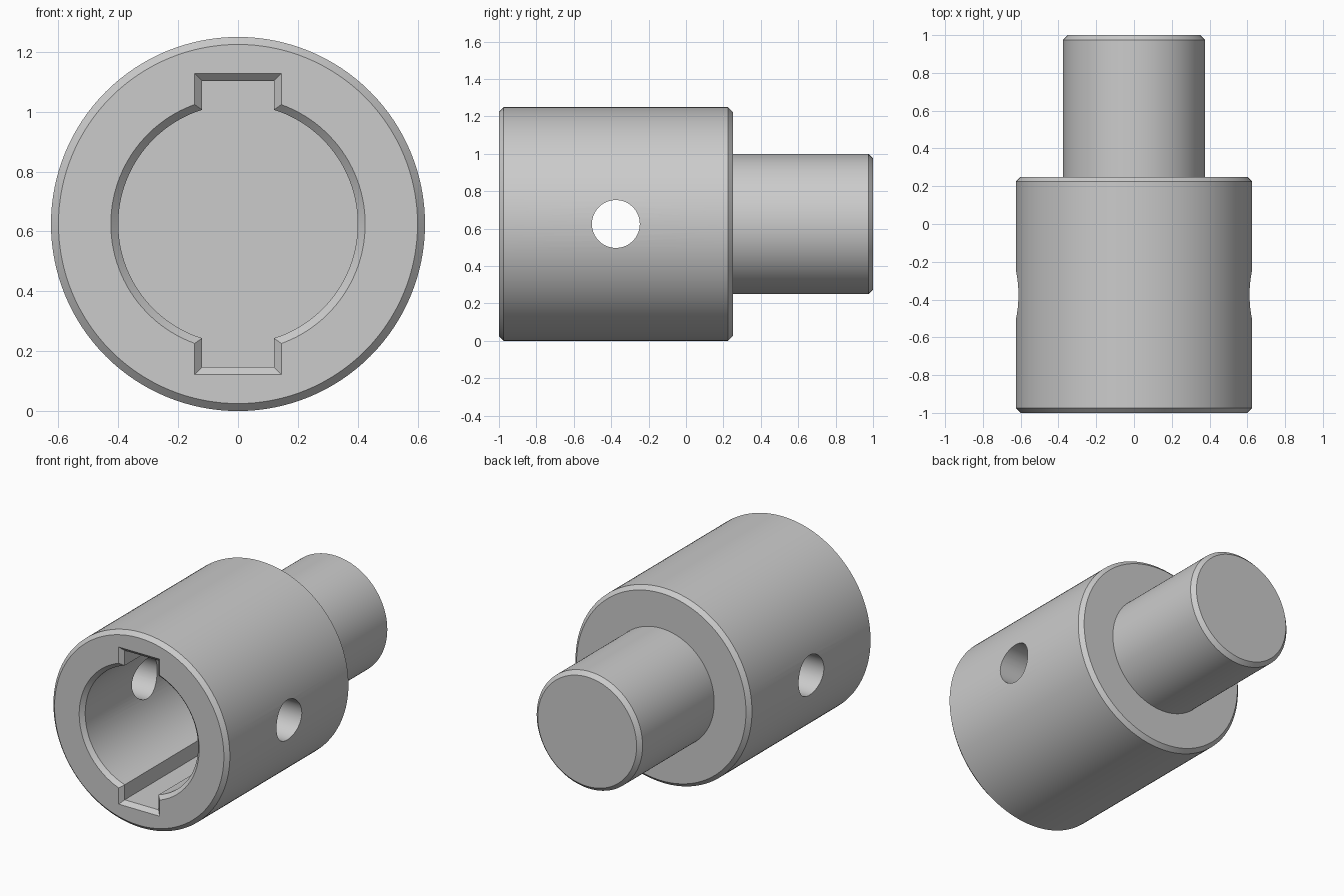
import bpy, bmesh
from math import sin, cos, pi, asin

if "Cube" in bpy.data.objects:
    bpy.data.objects.remove(bpy.data.objects["Cube"])

CZ = 0.625   # height of the main axis
C = 0.025    # chamfer size


def loft(name, rings):
    """Capped solid through equal-sized rings of points."""
    bm = bmesh.new()
    loops = [[bm.verts.new(p) for p in ring] for ring in rings]
    n = len(loops[0])
    for a, b in zip(loops, loops[1:]):
        for i in range(n):
            j = (i + 1) % n
            bm.faces.new((a[i], a[j], b[j], b[i]))
    bm.faces.new(loops[0])
    bm.faces.new(loops[-1])
    bmesh.ops.recalc_face_normals(bm, faces=bm.faces)
    mesh = bpy.data.meshes.new(name)
    bm.to_mesh(mesh)
    bm.free()
    obj = bpy.data.objects.new(name, mesh)
    bpy.context.collection.objects.link(obj)
    return obj


def circle(r, y, n=128):
    return [(r * cos(2 * pi * i / n), y, CZ + r * sin(2 * pi * i / n)) for i in range(n)]


def keyed_outline(d, y, n=48):
    """Round bore with a key slot at top and bottom, grown by d."""
    r, w, h = 0.40 + d, 0.12 + d, 0.478 + d
    a0 = -pi / 2 + asin(w / r)
    half = [(r * cos(a0 - 2 * a0 * i / n), r * sin(a0 - 2 * a0 * i / n)) for i in range(n + 1)]
    half = [(w, -h)] + half + [(w, h)]
    pts = half + [(-x, -z) for x, z in half]
    return [(x, y, CZ + z) for x, z in pts]


# Stepped body: wide socket and narrow shaft, chamfered ends
profile = [(0.6, -1), (0.625, -1 + C), (0.625, 0.25 - C), (0.6, 0.25),
           (0.375, 0.25), (0.375, 1 - C), (0.35, 1)]
body = loft("shaft_adapter", [circle(r, y) for r, y in profile])

# Keyed blind bore with chamfered mouth
bore = loft("bore_cutter", [keyed_outline(2 * C, -1 - C), keyed_outline(0, -1 + C),
                            keyed_outline(0, 0)])

# Cross pin hole through both side walls
bpy.ops.mesh.primitive_cylinder_add(vertices=64, radius=0.128, depth=2,
                                    location=(0, -0.375, CZ), rotation=(0, pi / 2, 0))
pin = bpy.context.object
pin.name = "pin_hole_cutter"

bpy.ops.object.select_all(action='DESELECT')
bpy.context.view_layer.objects.active = body
body.select_set(True)
for cutter in (bore, pin):
    cutter.hide_render = True
    mod = body.modifiers.new(cutter.name, 'BOOLEAN')
    mod.operation = 'DIFFERENCE'
    mod.solver = 'EXACT'
    mod.object = cutter
    bpy.ops.object.modifier_apply(modifier=mod.name)
    bpy.data.objects.remove(cutter)

bpy.ops.object.shade_smooth_by_angle(angle=pi / 6)
